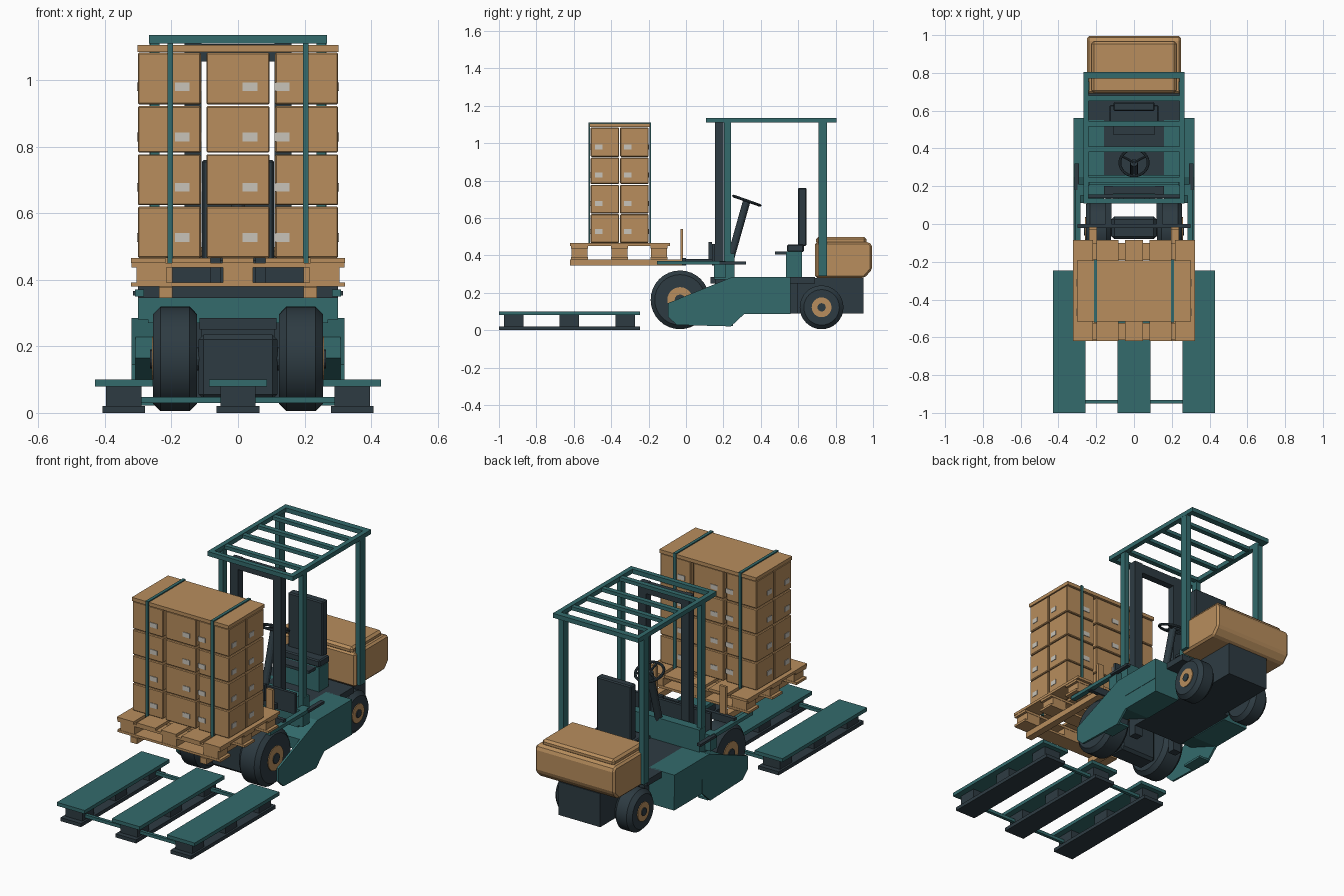
import bpy, bmesh, math
from mathutils import Vector


def material(name, rgb):
    m = bpy.data.materials.new(name)
    m.diffuse_color = (*rgb, 1)
    return m


TEAL = material("teal paint", (0.033, 0.145, 0.15))
WOOD = material("tan wood", (0.48, 0.27, 0.11))
DARK = material("dark slate", (0.027, 0.044, 0.055))
LABEL = material("pale label", (0.58, 0.55, 0.49))


def finish(name, bm, mat, bevel=0.0):
    bmesh.ops.recalc_face_normals(bm, faces=bm.faces)
    me = bpy.data.meshes.new(name)
    bm.to_mesh(me)
    bm.free()
    me.materials.append(mat)
    ob = bpy.data.objects.new(name, me)
    bpy.context.collection.objects.link(ob)
    if bevel:
        mod = ob.modifiers.new("bevel", 'BEVEL')
        mod.width = bevel
        mod.segments = 1
        mod.limit_method = 'ANGLE'
    return ob


def prism(name, pts, x0, x1, mat, bevel=0.0):
    """Side profile of (y, z) points, extruded from x0 to x1."""
    bm = bmesh.new()
    a = [bm.verts.new((x0, y, z)) for y, z in pts]
    b = [bm.verts.new((x1, y, z)) for y, z in pts]
    bm.faces.new(a)
    bm.faces.new(b)
    n = len(pts)
    for i in range(n):
        j = (i + 1) % n
        bm.faces.new((a[i], a[j], b[j], b[i]))
    return finish(name, bm, mat, bevel)


def box(name, x0, x1, y0, y1, z0, z1, mat, bevel=0.0):
    return prism(name, [(y0, z0), (y1, z0), (y1, z1), (y0, z1)], x0, x1, mat, bevel)


def pair(name, x0, x1, *rest):
    """Box on the right and its mirror on the left."""
    box("right_" + name, x0, x1, *rest)
    box("left_" + name, -x1, -x0, *rest)


def rod(name, p, q, r, mat, seg=12, bevel=0.0):
    p, q = Vector(p), Vector(q)
    bm = bmesh.new()
    bmesh.ops.create_cone(bm, cap_ends=True, segments=seg, radius1=r, radius2=r, depth=(q - p).length)
    ob = finish(name, bm, mat, bevel)
    ob.location = (p + q) / 2
    ob.rotation_euler = (q - p).to_track_quat('Z', 'Y').to_euler()
    return ob


def smooth(ob):
    bpy.ops.object.select_all(action='DESELECT')
    ob.select_set(True)
    bpy.context.view_layer.objects.active = ob
    bpy.ops.object.shade_smooth_by_angle(angle=math.radians(30))


# Wheels: bevelled tyre, coloured rim and dark centre cap
def wheel(name, s, xi, xo, y, z, r, rim):
    smooth(rod(name + "_tyre", (s * xi, y, z), (s * xo, y, z), r, DARK, 32, 0.022))
    rod(name + "_rim", (s * (xo - 0.03), y, z), (s * (xo + 0.004), y, z), rim, WOOD, 24)
    rod(name + "_cap", (s * (xo - 0.03), y, z), (s * (xo + 0.009), y, z), rim * 0.42, DARK, 16)


for s, side in ((1, "right"), (-1, "left")):
    wheel(side + "_front_wheel", s, 0.123, 0.255, -0.032, 0.162, 0.157, 0.068)
    wheel(side + "_rear_wheel", s, 0.13, 0.24, 0.725, 0.122, 0.117, 0.053)
rod("front_axle", (-0.13, -0.032, 0.162), (0.13, -0.032, 0.162), 0.035, DARK)
rod("rear_axle", (-0.14, 0.725, 0.122), (0.14, 0.725, 0.122), 0.03, DARK)

# Chassis
box("front_gearbox", -0.118, 0.118, -0.08, 0.04, 0.04, 0.235, DARK, 0.015)
box("chassis_core", -0.16, 0.16, 0.2, 0.6, 0.09, 0.285, DARK)
box("rear_frame", -0.13, 0.13, 0.56, 0.95, 0.09, 0.278, DARK)
box("rear_deck", -0.24, 0.24, 0.55, 0.69, 0.25, 0.285, DARK)
skirt = [(-0.095, 0.07), (-0.05, 0.028), (0.24, 0.02), (0.31, 0.085), (0.31, 0.165),
         (0.56, 0.165), (0.56, 0.285), (0.25, 0.285), (-0.095, 0.145)]
tank = [(0.11, 0.165), (0.11, 0.228), (0.25, 0.285), (0.56, 0.285), (0.56, 0.085), (0.31, 0.085)]
for s, side in ((1, "right"), (-1, "left")):
    prism(side + "_skirt", skirt, s * 0.308, s * 0.32, TEAL)
    prism(side + "_side_tank", tank, s * 0.16, s * 0.318, TEAL)
pair("step", 0.25, 0.31, 0.12, 0.25, 0.022, 0.034, TEAL)

# Dashboard, side rails and levers
box("dashboard", -0.265, 0.265, 0.21, 0.26, 0.27, 0.41, TEAL)
box("front_crossmember", -0.27, 0.27, 0.15, 0.21, 0.27, 0.345, TEAL)
pair("side_rail", 0.282, 0.31, -0.155, 0.18, 0.35, 0.37, TEAL)
pair("rail_bracket", 0.255, 0.3, 0.15, 0.21, 0.28, 0.37, TEAL)
pair("side_lever", 0.292, 0.316, 0.18, 0.32, 0.352, 0.366, DARK)
box("mast_shield", -0.26, 0.26, 0.138, 0.155, 0.345, 0.46, DARK)

# Mast and carriage
pair("mast_upright", 0.11, 0.16, 0.155, 0.2, 0.04, 1.11, DARK)
box("mast_top_bar", -0.16, 0.16, 0.158, 0.198, 1.055, 1.108, DARK)
box("mast_lower_bar", -0.115, 0.115, 0.13, 0.19, 0.25, 0.285, DARK)
box("carriage_bar", -0.3, 0.3, -0.022, 0.0, 0.345, 0.385, DARK)
pair("carriage_arm", 0.12, 0.15, -0.01, 0.16, 0.35, 0.38, DARK)
pair("carriage_hook", 0.052, 0.082, 0.12, 0.14, 0.38, 0.47, DARK)
pair("fork_blade", 0.197, 0.237, -0.62, -0.012, 0.345, 0.378, WOOD)
pair("fork_shank", 0.197, 0.237, -0.03, -0.015, 0.345, 0.54, WOOD)

# Seat
box("seat_base", -0.13, 0.13, 0.535, 0.62, 0.28, 0.42, TEAL)
box("seat_cushion", -0.13, 0.13, 0.54, 0.63, 0.418, 0.458, DARK, 0.006)
box("seat_back", -0.108, 0.108, 0.598, 0.645, 0.45, 0.76, DARK, 0.006)
box("seat_front_lip", -0.11, 0.11, 0.475, 0.54, 0.405, 0.42, DARK)

# Steering column and wheel
hub = Vector((0, 0.325, 0.692))
rod("steering_column", (0, 0.24, 0.39), hub, 0.02, DARK, 12)
bpy.ops.mesh.primitive_torus_add(major_segments=28, minor_segments=8, major_radius=0.075,
                                 minor_radius=0.0075, location=hub, rotation=(-0.34, 0, 0))
rim = bpy.context.object
rim.name = "steering_rim"
rim.data.materials.append(DARK)
smooth(rim)
for i in range(3):
    a = math.pi * (0.5 + i * 2 / 3) + math.pi
    d = Vector((math.cos(a), math.sin(a) * math.cos(0.34), -math.sin(a) * math.sin(0.34)))
    rod(f"steering_spoke_{i}", hub, hub + d * 0.075, 0.006, DARK, 8)

# Counterweight with chamfered underside and raised lid
prism("counterweight", [(0.69, 0.28), (0.955, 0.28), (0.995, 0.325), (0.995, 0.455), (0.98, 0.47),
                        (0.69, 0.47)], -0.248, 0.248, WOOD, 0.02)
box("counterweight_lid", -0.225, 0.225, 0.695, 0.965, 0.46, 0.498, WOOD, 0.012)

# Overhead guard
pair("front_post", 0.236, 0.264, 0.204, 0.24, 0.28, 1.115, TEAL)
pair("rear_post", 0.236, 0.266, 0.708, 0.755, 0.29, 1.115, TEAL)
pair("roof_rail", 0.24, 0.267, 0.11, 0.805, 1.11, 1.135, TEAL)
box("roof_front_bar", -0.267, 0.267, 0.108, 0.135, 1.11, 1.135, TEAL)
box("roof_rear_bar", -0.267, 0.267, 0.77, 0.805, 1.11, 1.135, TEAL)
for i, y in enumerate((0.235, 0.395, 0.53, 0.665)):
    box(f"roof_slat_{i}", -0.25, 0.25, y - 0.014, y + 0.014, 1.112, 1.132, TEAL)

# Carried pallet
for i, (x, w) in enumerate(((-0.27, 0.052), (-0.14, 0.058), (0, 0.047), (0.14, 0.058), (0.27, 0.052))):
    box(f"load_pallet_board_{i}", x - w, x + w, -0.62, -0.085, 0.45, 0.465, WOOD)
for j, y in enumerate((-0.57, -0.355, -0.145)):
    box(f"load_pallet_crosspiece_{j}", -0.32, 0.32, y - 0.045, y + 0.045, 0.437, 0.45, WOOD)
    for i, x in enumerate((-0.26, 0, 0.26)):
        box(f"load_pallet_block_{j}{i}", x - 0.045, x + 0.045, y - 0.043, y + 0.043, 0.392, 0.438, WOOD)
    box(f"load_pallet_foot_{j}", -0.322, 0.322, y - 0.045, y + 0.045, 0.379, 0.392, WOOD)

# Stacked cartons with labels on every outer side
rows = ((0.466, 0.62), (0.624, 0.777), (0.782, 0.922), (0.927, 1.083))
for k, (z0, z1) in enumerate(rows):
    zl = 0.527 + 0.151 * k
    for i, (x, lx) in enumerate(((-0.206, -0.168), (0, 0.036), (0.206, 0.132))):
        for j, y in enumerate((-0.434, -0.276)):
            box(f"carton_{k}{i}{j}", x - 0.095, x + 0.095, y - 0.076, y + 0.076, z0, z1, WOOD, 0.004)
        box(f"front_label_{k}{i}", lx - 0.022, lx + 0.022, -0.513, -0.508, zl - 0.013, zl + 0.013, LABEL)
        box(f"rear_label_{k}{i}", -lx - 0.022, -lx + 0.022, -0.202, -0.197, zl - 0.013, zl + 0.013, LABEL)
    for j, y in enumerate((-0.467, -0.312)):
        pair(f"side_label_{k}{j}", 0.299, 0.304, y - 0.02, y + 0.02, zl - 0.013, zl + 0.013, LABEL)
box("load_top_board", -0.302, 0.302, -0.515, -0.193, 1.085, 1.105, WOOD)
pair("strap_front", 0.195, 0.212, -0.522, -0.514, 0.45, 1.111, TEAL)
pair("strap_rear", 0.195, 0.212, -0.196, -0.188, 0.45, 1.111, TEAL)
pair("strap_top", 0.195, 0.212, -0.522, -0.188, 1.104, 1.111, TEAL)

# Empty pallet on the ground
for i, x in enumerate((-0.343, 0, 0.343)):
    box(f"ground_pallet_board_{i}", x - 0.087, x + 0.087, -1.0, -0.245, 0.08, 0.1, TEAL)
    box(f"ground_pallet_runner_{i}", x - 0.064, x + 0.064, -1.0, -0.245, 0.0, 0.02, DARK)
    for j, y in enumerate((-0.92, -0.625, -0.325)):
        box(f"ground_pallet_block_{i}{j}", x - 0.053, x + 0.053, y - 0.052, y + 0.052, 0.02, 0.08, DARK)
for j, y in enumerate((-0.94, -0.31)):
    box(f"ground_pallet_tie_{j}", -0.3, 0.3, y - 0.009, y + 0.009, 0.03, 0.048, TEAL)
